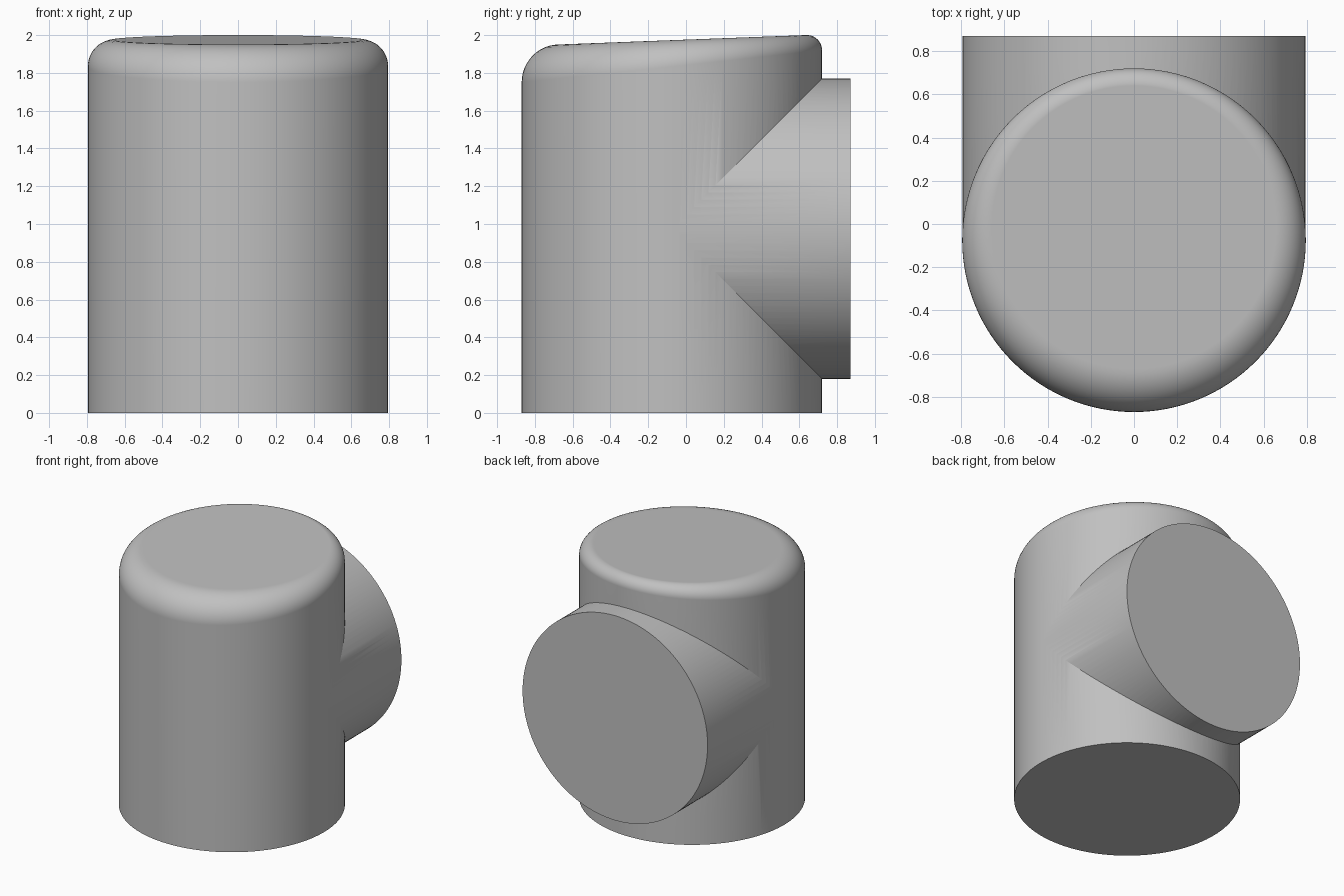
import bpy
import bmesh
from math import sin, cos, pi, radians

RADIUS = 0.795
AXIS_Y = -0.075      # upright axis of the body
BRANCH_Z = 0.975     # height of the branch axis
BACK_Y = 0.87
SEGMENTS = 128
FILLET_STEPS = 12

cube = bpy.data.objects.get("Cube")
if cube:
    bpy.data.objects.remove(cube, do_unlink=True)

grey = bpy.data.materials.new("plain grey")
grey.use_nodes = True
colour = (0.53, 0.53, 0.53, 1)
grey.diffuse_color = colour
grey.node_tree.nodes["Principled BSDF"].inputs["Base Color"].default_value = colour


def loft(name, rings):
    """Closed solid through equal rings of points, capped at both ends."""
    bm = bmesh.new()
    loops = [[bm.verts.new(p) for p in ring] for ring in rings]
    for low, high in zip(loops, loops[1:]):
        for i in range(SEGMENTS):
            j = (i + 1) % SEGMENTS
            bm.faces.new((low[i], low[j], high[j], high[i]))
    bm.faces.new(loops[0][::-1])
    bm.faces.new(loops[-1])
    bmesh.ops.recalc_face_normals(bm, faces=bm.faces)
    mesh = bpy.data.meshes.new(name)
    bm.to_mesh(mesh)
    bm.free()
    mesh.materials.append(grey)
    obj = bpy.data.objects.new(name, mesh)
    bpy.context.collection.objects.link(obj)
    return obj


def body_point(angle, t):
    """Point on the rounded rim: wide at the front, tight at the back."""
    fillet = 0.14 - 0.06 * sin(angle)
    inner = RADIUS - fillet
    top = 1.976 + 0.038 * (AXIS_Y + inner * sin(angle))
    r = inner + fillet * cos(t)
    return (r * cos(angle), AXIS_Y + r * sin(angle), top - fillet + fillet * sin(t))


angles = [2 * pi * i / SEGMENTS for i in range(SEGMENTS)]

# Upright body with slanted, rounded top
base = [(RADIUS * cos(a), AXIS_Y + RADIUS * sin(a), 0) for a in angles]
rim = [[body_point(a, pi / 2 * k / FILLET_STEPS) for a in angles]
       for k in range(FILLET_STEPS + 1)]
body = loft("pipe_body", [base] + rim)

# Branch at the back, a hair narrower so the union stays clean
branch_r = RADIUS - 0.0005
branch = loft("branch", [[(branch_r * cos(a), y, BRANCH_Z + branch_r * sin(a))
                          for a in angles] for y in (AXIS_Y, BACK_Y)])

# Merge the two solids
union = body.modifiers.new("union", "BOOLEAN")
union.operation = "UNION"
union.solver = "EXACT"
union.object = branch
bpy.ops.object.select_all(action="DESELECT")
body.select_set(True)
bpy.context.view_layer.objects.active = body
bpy.ops.object.modifier_apply(modifier=union.name)
bpy.data.objects.remove(branch, do_unlink=True)

# Smooth walls with sharp ends and seams
bpy.ops.object.shade_smooth_by_angle(angle=radians(25))
normals = body.modifiers.new("weighted_normals", "WEIGHTED_NORMAL")
normals.keep_sharp = True
